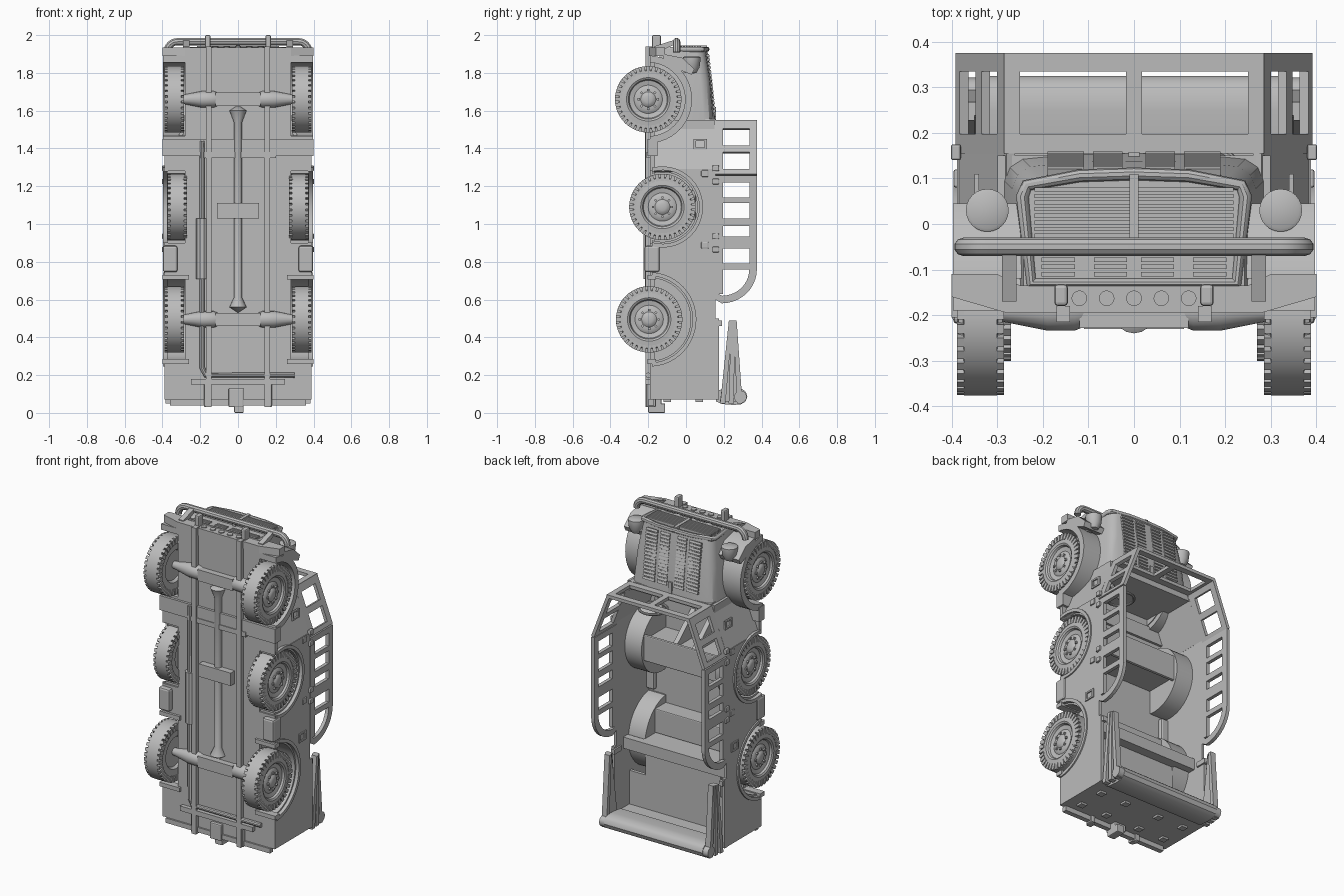
import bpy, bmesh, math
from mathutils import Matrix, Vector

cube = bpy.data.objects.get("Cube")
if cube:
    bpy.data.objects.remove(cube)

grey = bpy.data.materials.new("plain grey")
grey.use_nodes = True
grey.diffuse_color = (0.5, 0.5, 0.5, 1)
grey.node_tree.nodes["Principled BSDF"].inputs["Base Color"].default_value = (0.5, 0.5, 0.5, 1)


def finish(name, bm, mirror=False, smooth=False, bevel=0):
    bmesh.ops.recalc_face_normals(bm, faces=bm.faces)
    me = bpy.data.meshes.new(name)
    bm.to_mesh(me)
    bm.free()
    me.materials.append(grey)
    ob = bpy.data.objects.new(name, me)
    bpy.context.collection.objects.link(ob)
    if bevel:
        m = ob.modifiers.new("bevel", "BEVEL")
        m.width, m.segments, m.limit_method = bevel, 2, "ANGLE"
    if mirror:
        ob.modifiers.new("mirror", "MIRROR")
    if smooth:
        bpy.ops.object.select_all(action="DESELECT")
        ob.select_set(True)
        bpy.context.view_layer.objects.active = ob
        bpy.ops.object.shade_smooth_by_angle(angle=math.radians(35))


def box(bm, x0, x1, y0, y1, z0, z1, turn=Matrix()):
    c = Vector(((x0 + x1) / 2, (y0 + y1) / 2, (z0 + z1) / 2))
    m = Matrix.Translation(c) @ turn.to_4x4() @ Matrix.Diagonal((x1 - x0, y1 - y0, z1 - z0, 1))
    bmesh.ops.create_cube(bm, size=1, matrix=m)


def boxes(name, dims, **kw):
    bm = bmesh.new()
    for d in dims:
        box(bm, *d)
    finish(name, bm, **kw)


def extrude(bm, pts, vec):
    low = [bm.verts.new(p) for p in pts]
    high = [bm.verts.new(Vector(p) + Vector(vec)) for p in pts]
    bm.faces.new(low)
    bm.faces.new(high[::-1])
    for i in range(len(low)):
        bm.faces.new((low[i - 1], low[i], high[i], high[i - 1]))


def prism(bm, yz, x0, x1):
    extrude(bm, [(x0, y, z) for y, z in yz], (x1 - x0, 0, 0))


def slab(bm, a, b, y0, y1, t=0.02):
    # upright wall piece between two points given as (x, z)
    d = Vector((b[0] - a[0], 0, b[1] - a[1])).normalized()
    n = Vector((-d.z, 0, d.x)) * t
    p, q = Vector((a[0], y0, a[1])), Vector((b[0], y0, b[1]))
    extrude(bm, [p, q, q + n, p + n], (0, y1 - y0, 0))


def lathe(bm, prof, centre, axis="X", n=32):
    # prof holds (radius, distance along the axis)
    turn = Matrix.Rotation(-math.pi / 2, 4, "Y") if axis == "Z" else Matrix()
    place = Matrix.Translation(centre) @ turn.to_4x4()
    rings = []
    for r, d in prof:
        spokes = [(d, r * math.cos(math.tau * i / n), r * math.sin(math.tau * i / n)) for i in range(n)]
        rings.append([bm.verts.new(place @ Vector(p)) for p in (spokes if r else [(d, 0, 0)])])
    for a, b in zip(rings, rings[1:]):
        for i in range(n):
            quad = [a[i - 1 if len(a) > 1 else 0], a[i if len(a) > 1 else 0],
                    b[i if len(b) > 1 else 0], b[i - 1 if len(b) > 1 else 0]]
            bm.faces.new(list(dict.fromkeys(quad)))


def tube(name, pts, r, closed=False):
    cu = bpy.data.curves.new(name, "CURVE")
    cu.dimensions, cu.bevel_depth, cu.bevel_resolution, cu.use_fill_caps = "3D", r, 3, True
    sp = cu.splines.new("POLY")
    sp.points.add(len(pts) - 1)
    for p, c in zip(sp.points, pts):
        p.co = (*c, 1)
    sp.use_cyclic_u = closed
    tmp = bpy.data.objects.new(name + " path", cu)
    bm = bmesh.new()
    bm.from_mesh(tmp.to_mesh())
    tmp.to_mesh_clear()
    bpy.data.objects.remove(tmp)
    finish(name, bm, smooth=True)


def arch(cy, cz, r, y0, n=24):
    # arc over a wheel, from the rear foot at height y0 to the front foot
    a = math.asin((y0 - cy) / r)
    return [(cy + r * math.sin(t), cz - r * math.cos(t))
            for t in [a + (math.pi - 2 * a) * i / n for i in range(n + 1)]]


REAR, MID, FRONT = (-0.195, 0.495), (-0.125, 1.09), (-0.2, 1.66)

# wheels: smooth tread, shoulder lugs, dished rim, hub and nuts
for label, (wy, wz), wx in (("rear", REAR, 0.337), ("middle", MID, 0.322), ("front", FRONT, 0.337)):
    bm = bmesh.new()
    c = Vector((wx, wy, wz))
    lathe(bm, [(0, -.03), (.09, -.03), (.1, -.046), (.152, -.048), (.156, -.038), (.176, -.036), (.176, .036),
               (.156, .038), (.152, .048), (.115, .052), (.105, .046), (.1, .034), (.075, .028), (.06, .038),
               (.04, .038), (.03, .046), (.018, .05), (0, .05)], c, n=48)
    for i in range(36):
        for s in (-1, 1):
            spin = Matrix.Rotation(math.tau * i / 36, 4, "X")
            m = Matrix.Translation(c) @ spin @ Matrix.Translation((s * .042, 0, .157)) @ Matrix.Diagonal((.02, .02, .037, 1))
            bmesh.ops.create_cube(bm, size=1, matrix=m)
    for i in range(8):
        spin = Matrix.Rotation(math.tau * i / 8, 4, "X")
        m = Matrix.Translation(c) @ spin @ Matrix.Translation((.04, 0, .05)) @ Matrix.Diagonal((.014, .012, .012, 1))
        bmesh.ops.create_cube(bm, size=1, matrix=m)
    finish(label + " wheel", bm, mirror=True, smooth=True)

# body sides with wheel cutouts
bm = bmesh.new()
prism(bm, [(-.19, .07)] + arch(*REAR, .235, -.19) + arch(*MID, .2, -.19) + [(-.19, 1.29), (.155, 1.29), (.155, .07)], .37, .388)
slab(bm, (.388, 1.28), (.28, 1.555), -.17, .155)
finish("body side", bm, mirror=True)

# wheel wells and raised lips
bm = bmesh.new()
for c, r, y0 in ((REAR, .22, -.18), (MID, .185, -.18)):
    prism(bm, arch(*c, r + .015, y0) + arch(*c, r, y0)[::-1], .265, .375)
    prism(bm, arch(*c, r + .015, y0), .255, .268)
    prism(bm, arch(*c, r + .03, y0) + arch(*c, r + .01, y0)[::-1], .37, .396)
finish("wheel well", bm, mirror=True, smooth=True)

# front fenders
bm = bmesh.new()
prism(bm, arch(*FRONT, .232, -.19) + arch(*FRONT, .195, -.19)[::-1], .24, .397)
prism(bm, arch(*FRONT, .2, -.19), .235, .25)
prism(bm, [(-.12, 1.85), (.03, 1.79), (.045, 1.82), (-.02, 1.88), (-.12, 1.9)], .24, .397)
finish("front fender", bm, mirror=True, smooth=True)

# floor, bulkheads and interior fittings
boxes("floor", [(-.28, .28, -.19, -.165, .07, 1.9), (-.388, .388, -.19, -.165, .07, .27),
                (-.388, .388, -.19, -.165, .72, .9), (-.388, .388, -.19, -.165, 1.28, 1.37),
                (-.4, .4, -.205, -.15, 1.36, 1.45)])
boxes("bulkheads", [(-.388, .388, -.19, .17, .07, .09), (-.3, .3, -.17, .15, 1.5, 1.55), (-.26, .26, .01, .03, .09, .46),
                    (-.37, .37, .01, .03, .09, .3), (-.26, .26, -.17, .09, .46, .53), (-.37, .37, .045, .09, .46, .53)])
boxes("seats", [(-.26, .26, -.17, -.06, .53, .68), (-.26, .26, -.17, .03, 1.04, 1.15),
                (-.3, .3, .03, .05, 1.02, 1.18)], bevel=.006)
bm = bmesh.new()
prism(bm, [(-.17, 1.15), (.03, 1.15), (-.17, 1.32)], .05, .08)
finish("seat bracket", bm, mirror=True)
ring = [(.17 + .08 * math.cos(math.tau * i / 24), .08 + .08 * math.sin(math.tau * i / 24), 1.38) for i in range(24)]
tube("steering wheel", ring, .008, closed=True)
tube("steering column", [(.17, .08, 1.38), (.17, .0, 1.51)], .012)

# bonnet, lofted from the cowl to the nose
bm = bmesh.new()
rings = []
for z, w, top in ((1.54, .285, .155), (1.75, .268, .138), (1.925, .243, .112)):
    half = [(w, -.14), (w, top - .06), (w - .012, top - .03), (w - .04, top - .012), (w / 2, top - .002)]
    rings.append([bm.verts.new((x, y, z)) for x, y in half + [(0, top)] + [(-x, y) for x, y in half[::-1]]])
for a, b in zip(rings, rings[1:]):
    for i in range(len(a)):
        bm.faces.new((a[i - 1], a[i], b[i], b[i - 1]))
bm.faces.new(rings[0])
bm.faces.new(rings[-1])
finish("bonnet", bm, smooth=True)

# bonnet louvres
bm = bmesh.new()
tilt = Matrix.Rotation(.35, 4, "X")
for i in range(15):
    z = 1.59 + i * .021
    y = .154 - (z - 1.54) * .11
    for x0, x1 in ((.025, .09), (.11, .19)):
        box(bm, x0, x1, y - .008, y + .008, z, z + .015, tilt)
finish("bonnet louvres", bm, mirror=True)
boxes("bonnet hinge", [(-.012, .012, .13, .158, 1.55, 1.62)])

# grille
bm = bmesh.new()
for i in range(8):
    y = -.03 + i * .0145
    box(bm, .01, .218, y, y + .009, 1.92, 1.942)
for i in range(3):
    for x0 in (.015, .13):
        y = -.115 + i * .016
        box(bm, x0, x0 + .073, y, y + .01, 1.92, 1.933)
box(bm, 0, .01, -.04, .11, 1.92, 1.946)
finish("grille slats", bm, mirror=True)
tube("grille frame", [(x, y, 1.925) for x, y in ((-.225, -.13), (-.245, .06), (-.235, .085), (-.12, .106), (0, .11),
                                                (.12, .106), (.235, .085), (.245, .06), (.225, -.13))], .014, closed=True)

# headlamps
bm = bmesh.new()
lathe(bm, [(0, -.075), (.025, -.07), (.042, -.04), (.047, 0), (.047, .012), (.04, .016), (0, .018)], (.322, .03, 1.87), "Z", 24)
box(bm, .305, .335, -.03, .0, 1.8, 1.87)
finish("headlamp", bm, mirror=True, smooth=True)

# bumper, round caps, tow hooks and brush guard
bm = bmesh.new()
extrude(bm, [(x, y, 1.89) for x, y in ((0, -.195), (.28, -.195), (.4, -.16), (.4, -.11), (.3, -.11), (.25, -.135), (0, -.135))], (0, 0, .045))
for x in (0, .06, .12):
    lathe(bm, [(0, 0), (.017, 0), (.017, .008), (0, .008)], (x, -.163, 1.933), "Z", 20)
finish("bumper", bm, mirror=True)
boxes("tow hooks", [(.145, .175, -.18, -.132, 1.92, 2.0), (.15, .18, -.21, -.16, .03, .16)], mirror=True, bevel=.008)
bend = [(.32 + .055 * math.sin(t), -.05, 1.91 + .055 * math.cos(t)) for t in [math.pi / 16 * i for i in range(9)]]
tube("brush guard", [(-x, y, z) for x, y, z in bend[::-1]] + bend, .02)
bm = bmesh.new()
prism(bm, [(-.17, 1.9), (-.06, 1.95), (-.06, 1.975), (-.17, 1.94)], .258, .29)
finish("guard upright", bm, mirror=True)

# windscreen and side window frames
rails = ((.155, .197), (.335, .375))
bm = bmesh.new()
tall = (.155, .375)
for y0, y1 in rails:
    slab(bm, (0, 1.53), (.285, 1.53), y0, y1)
    slab(bm, (.392, 1.265), (.285, 1.545), y0, y1)
for a, b in ((0, .018), (.25, .285)):
    slab(bm, (a, 1.53), (b, 1.53), *tall)
for z0, z1 in ((1.265, 1.29), (1.38, 1.415), (1.505, 1.545)):
    slab(bm, *[(.392 - (z - 1.265) * .382, z) for z in (z0, z1)], *tall)
finish("windscreen frame", bm, mirror=True)

bm = bmesh.new()
for (y0, y1), z0 in zip(rails, (.63, .75)):
    box(bm, .37, .392, y0, y1, z0, 1.257)
for z0, z1 in ((1.22, 1.257), (1.11, 1.14), (.99, 1.03), (.87, .935), (.758, .79)):
    box(bm, .37, .392, *tall, z0, z1)
quarter = [math.pi / 2 * i / 10 for i in range(11)]
prism(bm, [(.19 + .185 * math.cos(t), .76 - .18 * math.sin(t)) for t in quarter] + [(.155, .6), (.155, .64)]
      + [(.19 + .145 * math.cos(t), .76 - .14 * math.sin(t)) for t in quarter[::-1]], .37, .392)
finish("side window frame", bm, mirror=True)

# hinges, door handles and side boxes
hinges = [(.38, .402, .14, .175, z, z + .03) for z in (.85, .92, 1.21, 1.28)]
hinges += [(.38, .396, .08, .12, z, z + .035) for z in (.87, 1.25)]
boxes("side hinges", hinges, mirror=True, bevel=.005)
frames = []
for y, z, x in ((.04, .645, .385), (.04, 1.395, .34)):
    frames += [(x, x + .01, y, y + .07, z + d, z + d + .01) for d in (0, .045)]
    frames += [(x, x + .01, y + d, y + d + .012, z, z + .05) for d in (0, .058)]
boxes("handle frames", frames, mirror=True)
boxes("side step box", [(.32, .398, -.22, -.14, .745, .885)], mirror=True, bevel=.012)

# folded canvas top and its side bows
bm = bmesh.new()
prism(bm, [(.16, .06), (.19, .047), (.25, .042), (.29, .045), (.315, .06), (.325, .085), (.318, .11), (.3, .125), (.25, .13), (.16, .12)], -.34, .34)
finish("rolled canvas", bm, smooth=True)
bm = bmesh.new()
for y0, y1, x0 in ((.195, .237, .35), (.24, .248, .345), (.285, .258, .34)):
    prism(bm, [(y0 - .014, .05), (y0 + .014, .05), (y1 + .01, .49), (y1 - .01, .49)], x0, x0 + .035)
prism(bm, [(.18, .06), (.29, .06), (.255, .47), (.235, .47)], .345, .362)
lathe(bm, [(0, -.02), (.033, -.02), (.033, .02), (0, .02)], (.355, .288, .085), n=20)
box(bm, .36, .385, .12, .19, .46, .49)
box(bm, .37, .39, .15, .175, .07, .5)
finish("canvas bows", bm, mirror=True, smooth=True)

# chassis rails, cross members and hitch
boxes("chassis rails", [(.14, .17, -.215, -.18, .03, 1.94), (0, .25, -.215, -.18, .15, .18), (0, .2, -.21, -.18, 1.35, 1.38),
                        (0, .11, -.23, -.18, 1.03, 1.11), (.17, .28, -.15, -.1, 1.05, 1.13),
                        (.26, .4, -.205, -.16, .26, .285), (.26, .4, -.205, -.16, .705, .73),
                        (0, .36, -.2, -.17, .04, .07)], mirror=True)
boxes("tow hitch", [(-.05, .03, -.21, -.13, .03, .13), (-.02, .03, -.2, -.11, 0, .05)], bevel=.006)
boxes("tail hinges", [(x, x + .04, y, y + .04, .058, .072) for x in (.1, .28) for y in (-.12, .05)], mirror=True)

# axles, drive shaft and exhaust
bm = bmesh.new()
for wy, wz in (REAR, FRONT):
    lathe(bm, [(0, .1), (.032, .1), (.044, .13), (.044, .19), (.026, .28), (.022, .31), (0, .31)], (0, -.19, wz), n=16)
    box(bm, -.12, .12, -.228, -.15, wz - .035, wz + .035)
finish("axle", bm, mirror=True, smooth=True)
bm = bmesh.new()
lathe(bm, [(0, .53), (.045, .56), (.022, .61), (.022, 1.54), (.045, 1.6), (0, 1.63)], (0, -.195, 0), "Z", 16)
finish("drive shaft", bm, smooth=True)
tube("exhaust pipe", [(-.19, -.2, 1.44), (-.19, -.2, .24), (-.17, -.2, .2), (.3, -.2, .2)], .014)
tube("silencer", [(-.19, -.195, .71), (-.19, -.195, 1.03)], .032)
